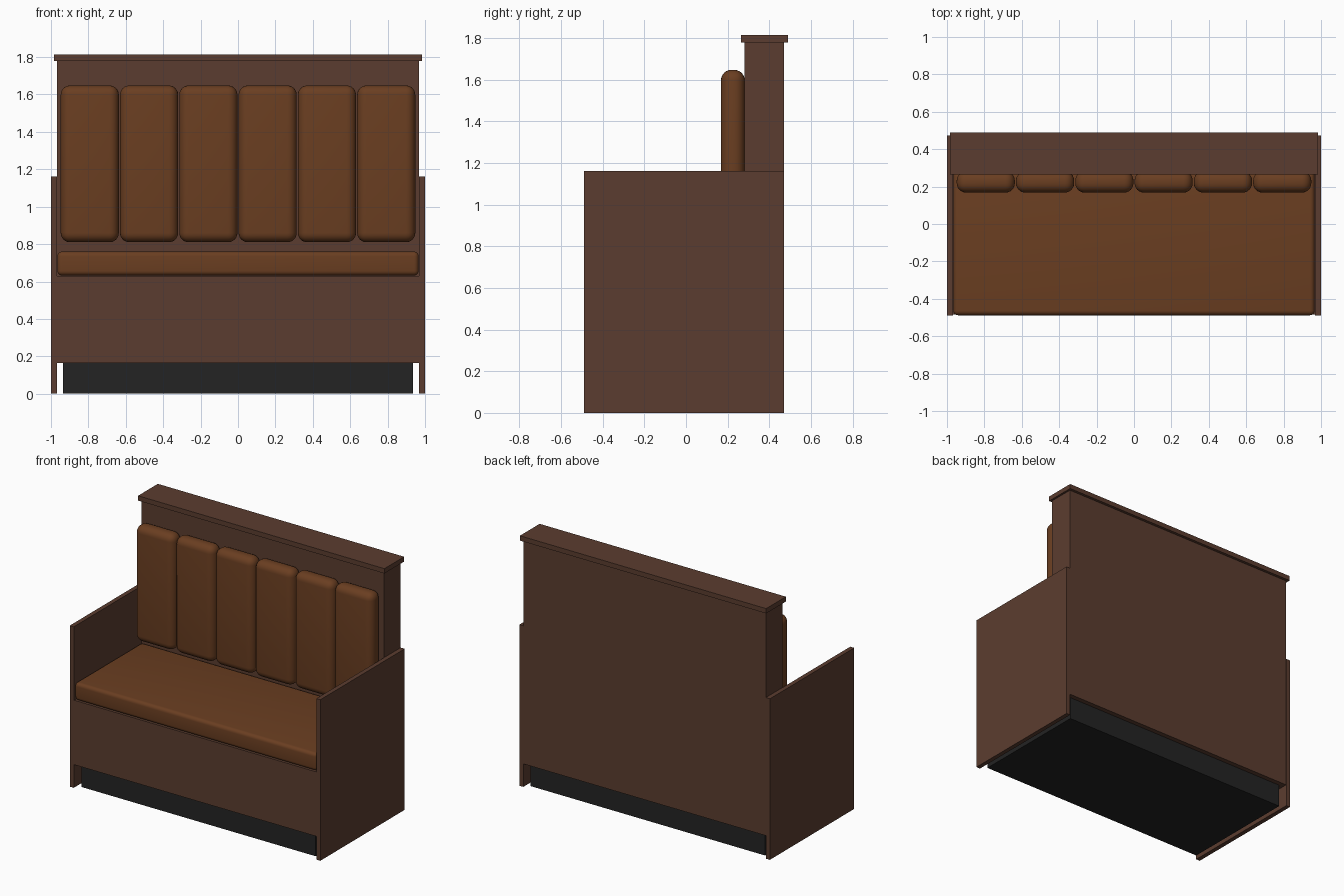
import bpy
import math

if "Cube" in bpy.data.objects:
    bpy.data.objects.remove(bpy.data.objects["Cube"], do_unlink=True)


def material(name, rgb):
    mat = bpy.data.materials.new(name)
    mat.use_nodes = True
    mat.diffuse_color = (*rgb, 1)
    mat.node_tree.nodes["Principled BSDF"].inputs["Base Color"].default_value = (*rgb, 1)
    return mat


wood = material("dark_wood", (0.105, 0.046, 0.029))
leather = material("brown_leather", (0.144, 0.048, 0.015))
black = material("black_plinth", (0.017, 0.017, 0.017))


def box(name, x, y, z, mat, radius=0, segments=5):
    """Box between the given (min, max) ranges, with optional soft edges."""
    ranges = (x, y, z)
    bpy.ops.mesh.primitive_cube_add(size=1, location=[(a + b) / 2 for a, b in ranges])
    obj = bpy.context.object
    obj.name = name
    obj.scale = [b - a for a, b in ranges]
    bpy.ops.object.transform_apply(location=False, rotation=False, scale=True)
    obj.data.materials.append(mat)
    if radius:
        bevel = obj.modifiers.new("soft_edges", "BEVEL")
        bevel.width = radius
        bevel.segments = segments
        bpy.ops.object.modifier_apply(modifier=bevel.name)
        bpy.ops.object.shade_smooth_by_angle(angle=math.radians(35))
    return obj


# Wooden carcass
inner = 0.968
for name, side in (("left", 1), ("right", -1)):
    box(name + "_side_panel", sorted((side * inner, side)), (-0.49, 0.472), (0, 1.162), wood)
box("seat_base", (-inner, inner), (-0.485, 0.28), (0.165, 0.63), wood)
box("backrest", (-inner, inner), (0.28, 0.47), (0.165, 1.78), wood)
box("top_cap", (-0.983, 0.983), (0.265, 0.49), (1.78, 1.815), wood)

# Recessed plinth
box("plinth", (-0.935, 0.935), (-0.45, 0.435), (0, 0.165), black)

# Upholstery
box("seat_cushion", (-0.966, 0.966), (-0.488, 0.28), (0.632, 0.76), leather, 0.025)
count, pitch, width = 6, 0.317, 0.311
for i in range(count):
    centre = (i - (count - 1) / 2) * pitch
    box(f"back_cushion_{i + 1}", (centre - width / 2, centre + width / 2),
        (0.168, 0.282), (0.81, 1.648), leather, 0.05, 6)
